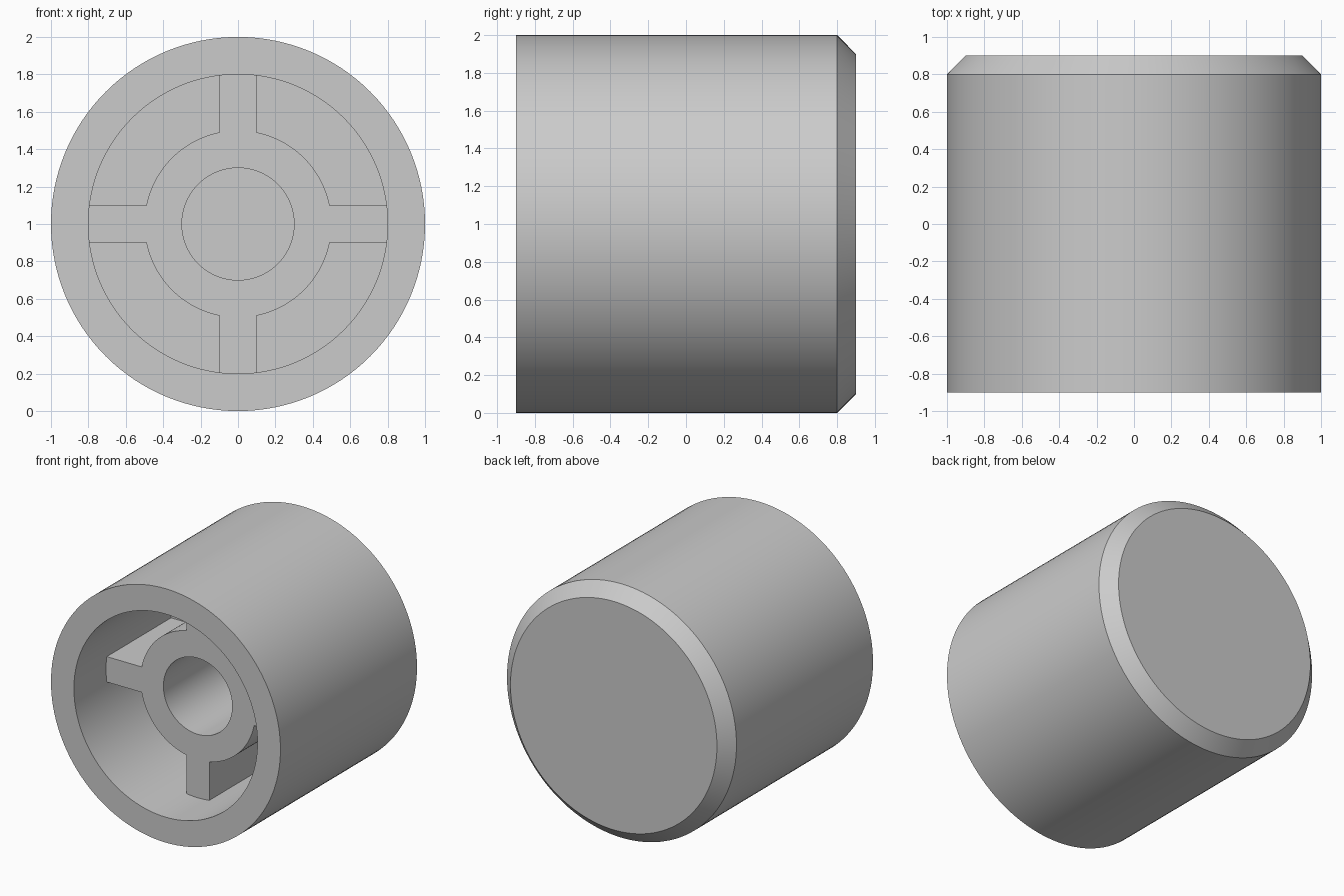
import bpy, bmesh, math

cube = bpy.data.objects.get("Cube")
if cube:
    bpy.data.objects.remove(cube, do_unlink=True)

SEGMENTS = 128
AXIS_Z = 1.0
FLOOR_Y = 0.3      # bottom of the pocket
HUB_Y = -0.5       # front of hub and ribs

grey = bpy.data.materials.new("plain grey")
grey.use_nodes = True
colour = (0.6, 0.6, 0.6, 1)
grey.diffuse_color = colour
grey.node_tree.nodes["Principled BSDF"].inputs["Base Color"].default_value = colour


def finish(bm, name):
    bmesh.ops.recalc_face_normals(bm, faces=bm.faces)
    mesh = bpy.data.meshes.new(name)
    bm.to_mesh(mesh)
    bm.free()
    obj = bpy.data.objects.new(name, mesh)
    bpy.context.collection.objects.link(obj)
    mesh.materials.append(grey)
    bpy.ops.object.select_all(action='DESELECT')
    obj.select_set(True)
    bpy.context.view_layer.objects.active = obj
    bpy.ops.object.shade_smooth_by_angle(angle=math.radians(30))
    return obj


def ring(bm, radius, y):
    angles = [2 * math.pi * i / SEGMENTS for i in range(SEGMENTS)]
    return [bm.verts.new((radius * math.cos(a), y, AXIS_Z + radius * math.sin(a)))
            for a in angles]


def loop_edges(bm, verts):
    return [bm.edges.new((v, verts[i - 1])) for i, v in enumerate(verts)]


# Cup body: pocket floor, pocket wall, front rim, outside, chamfer, closed back
bm = bmesh.new()
profile = [(0.8, FLOOR_Y), (0.8, -0.9), (1.0, -0.9), (1.0, 0.8), (0.9, 0.9)]
rings = [ring(bm, r, y) for r, y in profile]
for a, b in zip(rings, rings[1:]):
    for i in range(SEGMENTS):
        bm.faces.new((a[i - 1], a[i], b[i], b[i - 1]))
bm.faces.new(rings[0])
bm.faces.new(rings[-1])
finish(bm, "cup_body")

# Hub with four ribs: one outline with a round bore, extruded back to the floor
HUB_R, HALF_RIB, RIB_END = 0.5, 0.1, 0.81
bm = bmesh.new()
start = math.asin(HALF_RIB / HUB_R)
steps = 28
outline = []
for quarter in range(4):
    turn = quarter * math.pi / 2
    c, s = math.cos(turn), math.sin(turn)
    points = [(RIB_END, -HALF_RIB), (RIB_END, HALF_RIB)]
    for i in range(steps + 1):
        a = start + (math.pi / 2 - 2 * start) * i / steps
        points.append((HUB_R * math.cos(a), HUB_R * math.sin(a)))
    outline += [bm.verts.new((x * c - z * s, HUB_Y, AXIS_Z + x * s + z * c))
                for x, z in points]
edges = loop_edges(bm, outline) + loop_edges(bm, ring(bm, 0.3, HUB_Y))
bmesh.ops.triangle_fill(bm, use_beauty=True, edges=edges, normal=(0, -1, 0))
result = bmesh.ops.extrude_face_region(bm, geom=bm.faces[:], use_keep_orig=True)
back = [g for g in result["geom"] if isinstance(g, bmesh.types.BMVert)]
bmesh.ops.translate(bm, verts=back, vec=(0, FLOOR_Y + 0.01 - HUB_Y, 0))
finish(bm, "hub_and_ribs")
